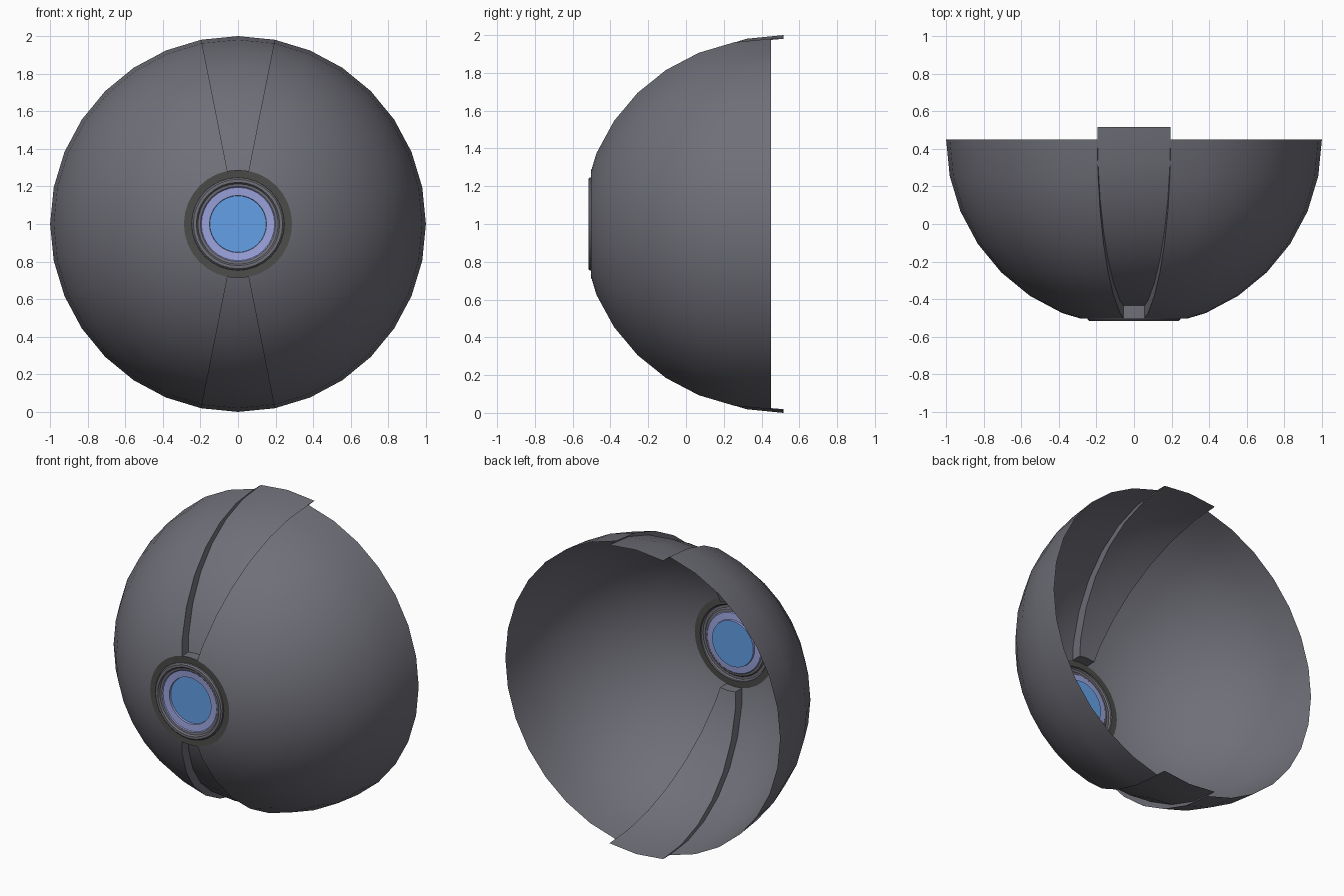
import bpy, bmesh, math

if "Cube" in bpy.data.objects:
    bpy.data.objects.remove(bpy.data.objects["Cube"])

SEG = 32          # segments around the front-back axis
RIM_Y = 0.45      # open rim of the half sphere
SINK = 0.067      # how far the strips are pushed back


def material(name, rgb):
    m = bpy.data.materials.new(name)
    m.diffuse_color = (*rgb, 1)
    m.use_nodes = True
    m.node_tree.nodes["Principled BSDF"].inputs["Base Color"].default_value = m.diffuse_color
    return m


shell_grey = material("shell grey", (0.16, 0.16, 0.19))
dark_grey = material("dark grey", (0.072, 0.072, 0.068))
pale_violet = material("pale violet", (0.33, 0.37, 0.72))
lens_blue = material("lens blue", (0.127, 0.352, 0.79))


def point(r, y, i, seg=SEG):
    a = 2 * math.pi * i / seg
    return (r * math.sin(a), y, 1 + r * math.cos(a))


def finish(name, bm, mat):
    bmesh.ops.remove_doubles(bm, verts=bm.verts, dist=1e-5)
    me = bpy.data.meshes.new(name)
    bm.to_mesh(me)
    bm.free()
    me.materials.append(mat)
    ob = bpy.data.objects.new(name, me)
    bpy.context.collection.objects.link(ob)
    bpy.context.view_layer.objects.active = ob
    ob.select_set(True)
    bpy.ops.object.shade_smooth_by_angle(angle=math.radians(30))
    ob.select_set(False)
    return ob


def face(bm, pts):
    bm.faces.new([bm.verts.new(p) for p in pts])


def sweep(bm, profile, segments, dy=0.0, seg=SEG):
    """Revolve a (radius, y) profile, listed from outside to centre."""
    for (r0, y0), (r1, y1) in zip(profile, profile[1:]):
        for i in segments:
            pts = [point(r0, y0 + dy, i, seg), point(r0, y0 + dy, i + 1, seg)]
            if r1 > 0:
                pts += [point(r1, y1 + dy, i + 1, seg), point(r1, y1 + dy, i, seg)]
            else:
                pts += [point(0, y1 + dy, 0, seg)]
            face(bm, pts)


# Half sphere profile, trimmed around the lens opening
dome = [(math.sin(math.radians(t * 11.25)), RIM_Y - math.cos(math.radians(t * 11.25)))
        for t in range(8, 1, -1)]
dome.append((0.288, -0.502))

# Shell sides between the two sunken strips
bm = bmesh.new()
sweep(bm, dome, list(range(1, 15)) + list(range(17, 31)))
finish("shell_sides", bm, shell_grey)

# Sunken strips at top and bottom, with walls joining them to the shell
for name, mid in (("top_strip", 0), ("bottom_strip", 16)):
    bm = bmesh.new()
    sweep(bm, dome, (mid - 1, mid), SINK)
    for edge in (mid - 1, mid + 1):
        for (r0, y0), (r1, y1) in zip(dome, dome[1:]):
            pts = [point(r0, y0, edge), point(r1, y1, edge),
                   point(r1, y1 + SINK, edge), point(r0, y0 + SINK, edge)]
            face(bm, pts if edge > mid else pts[::-1])
    r, y = dome[-1]
    for i in (mid - 1, mid):
        face(bm, [point(r, y + SINK, i), point(r, y + SINK, i + 1),
                  point(r, y, i + 1), point(r, y, i)])
    finish(name, bm, shell_grey)

# Lens assembly: dark seat, raised collar, pale ring and lens
rings = (
    ("lens_seat", [(0.288, -0.502), (0.247, -0.5)], dark_grey),
    ("lens_collar", [(0.247, -0.5), (0.246, -0.509), (0.238, -0.517), (0.222, -0.517),
                     (0.214, -0.507), (0.2, -0.505)], shell_grey),
    ("lens_ring", [(0.2, -0.505), (0.195, -0.5), (0.152, -0.497), (0.15, -0.485)], pale_violet),
    ("lens", [(0.15, -0.485), (0, -0.485)], lens_blue),
)
for name, profile, mat in rings:
    bm = bmesh.new()
    sweep(bm, profile, range(SEG))
    finish(name, bm, mat)
